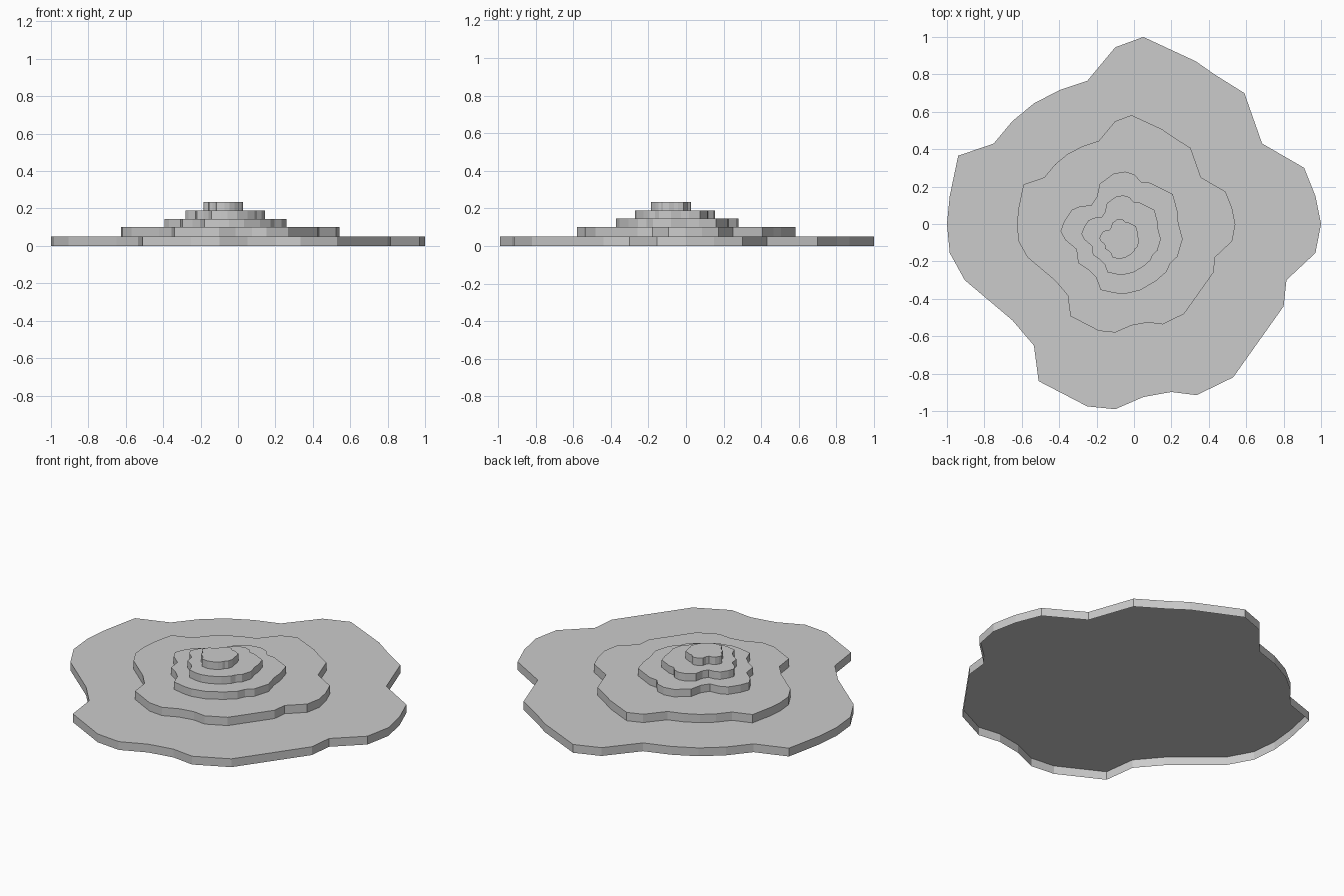
import bpy, bmesh


def terrace(name, outline, z0, z1, scale=1, cx=0, cy=0):
    """Raise a flat outline into a wall with a top cap; the underside is open."""
    bm = bmesh.new()
    cap = bm.faces.new([bm.verts.new((x * scale + cx, y * scale + cy, z1)) for x, y in outline])
    walls = bmesh.ops.extrude_edge_only(bm, edges=list(cap.edges))["geom"]
    for v in (g for g in walls if isinstance(g, bmesh.types.BMVert)):
        v.co.z = z0
    bmesh.ops.recalc_face_normals(bm, faces=bm.faces)
    cap.normal_update()
    if cap.normal.z < 0:
        bmesh.ops.reverse_faces(bm, faces=bm.faces)
    mesh = bpy.data.meshes.new(name)
    bm.to_mesh(mesh)
    bm.free()
    obj = bpy.data.objects.new(name, mesh)
    bpy.context.collection.objects.link(obj)
    return obj


# Broad contour shared by the two lower terraces
broad = [(1, 0), (.97, .15), (.91, .30), (.685, .43), (.59, .70), (.43, .80),
         (.33, .87), (.05, 1), (-.10, .945), (-.25, .765), (-.40, .715),
         (-.535, .645), (-.65, .55), (-.75, .43), (-.94, .365), (-.985, .15),
         (-1, 0), (-.985, -.155), (-.905, -.30), (-.65, -.515), (-.535, -.65),
         (-.51, -.84), (-.25, -.975), (-.10, -.99), (.05, -.925), (.20, -.898),
         (.335, -.915), (.53, -.82), (.80, -.44), (.815, -.30), (.97, -.155)]

# Knobbly contour shared by the upper terraces, relative to its centre
knob = [(.328, -.035), (.30, -.13), (.262, -.165), (.242, -.21), (.185, -.26),
        (.10, -.31), (.02, -.328), (-.03, -.325), (-.11, -.308), (-.135, -.24),
        (-.175, -.20), (-.23, -.165), (-.24, -.09), (-.30, -.04), (-.325, .007),
        (-.305, .06), (-.265, .12), (-.22, .14), (-.16, .145), (-.13, .19),
        (-.115, .26), (-.04, .315), (.02, .325), (.07, .31), (.105, .27),
        (.155, .265), (.275, .205), (.30, .115), (.305, .05)]

# Each terrace stands on the top of the one beneath
terrace("base_terrace", broad, 0, .05)
terrace("second_terrace", broad, .05, .1, .584, -.042, -.002)
terrace("third_terrace", knob, .1, .145, 1, -.068, -.045)
terrace("fourth_terrace", knob, .145, .19, .65, -.07, -.058)
terrace("summit", knob, .19, .235, .325, -.079, -.079)
